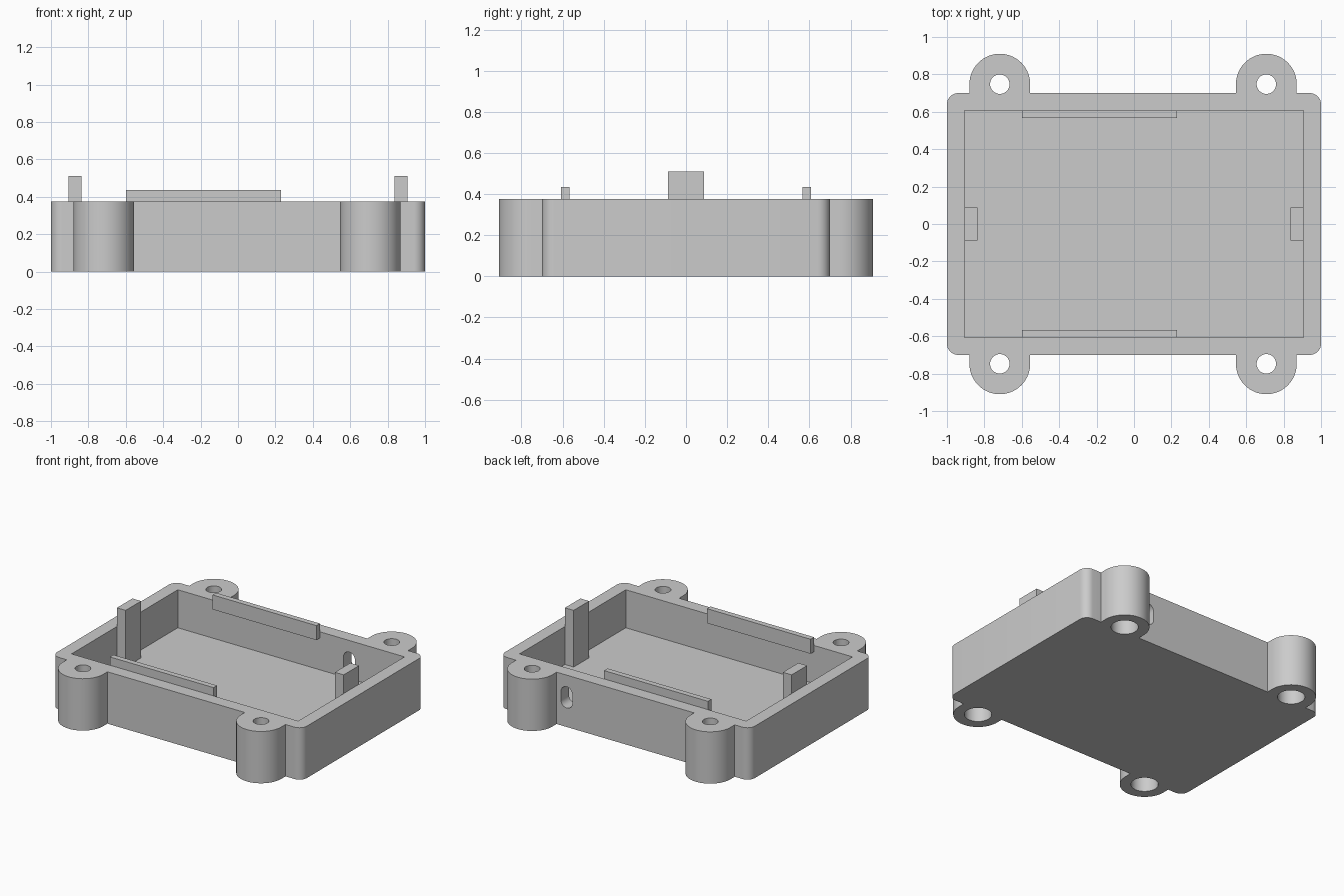
import bpy, bmesh
from math import cos, sin, pi

old = bpy.data.objects.get("Cube")
if old:
    bpy.data.objects.remove(old, do_unlink=True)

HEIGHT, FLOOR = 0.375, 0.10
HALF_X, HALF_Y, CORNER = 1.0, 0.70, 0.06
IN_X, IN_Y = 0.907, 0.607
EAR_X, EAR_Y, EAR_R = (0.7075, -0.7175), 0.7475, 0.1625

grey = bpy.data.materials.new("plain grey")
grey.use_nodes = True
grey.diffuse_color = (0.6, 0.6, 0.6, 1)
grey.node_tree.nodes["Principled BSDF"].inputs["Base Color"].default_value = (0.6, 0.6, 0.6, 1)


def arc(cx, cy, r, start, end, steps):
    angles = [start + (end - start) * i / steps for i in range(steps + 1)]
    return [(cx + r * cos(a), cy + r * sin(a)) for a in angles]


def prism(name, outline, depth, place):
    """Extrude a 2D outline by depth; place maps (u, v, w) to x, y, z."""
    bm = bmesh.new()
    face = bm.faces.new([bm.verts.new(place(u, v, 0)) for u, v in outline])
    ext = bmesh.ops.extrude_face_region(bm, geom=[face])
    shift = [b - a for a, b in zip(place(0, 0, 0), place(0, 0, depth))]
    verts = [g for g in ext["geom"] if isinstance(g, bmesh.types.BMVert)]
    bmesh.ops.translate(bm, vec=shift, verts=verts)
    bmesh.ops.recalc_face_normals(bm, faces=bm.faces)
    mesh = bpy.data.meshes.new(name)
    bm.to_mesh(mesh)
    bm.free()
    mesh.materials.append(grey)
    obj = bpy.data.objects.new(name, mesh)
    bpy.context.collection.objects.link(obj)
    return obj


def upright(name, outline, z0, z1):
    return prism(name, outline, z1 - z0, lambda u, v, w: (u, v, z0 + w))


def block(name, x0, x1, y0, y1, z0, z1):
    return upright(name, [(x0, y0), (x1, y0), (x1, y1), (x0, y1)], z0, z1)


def select_only(obj):
    bpy.ops.object.select_all(action="DESELECT")
    obj.select_set(True)
    bpy.context.view_layer.objects.active = obj


def cut(target, cutter):
    cutter.hide_render = True
    mod = target.modifiers.new("cut", "BOOLEAN")
    mod.operation, mod.solver, mod.object = "DIFFERENCE", "EXACT", cutter
    select_only(target)
    bpy.ops.object.modifier_apply(modifier=mod.name)
    bpy.data.objects.remove(cutter, do_unlink=True)


# Case body: rounded rectangle with four screw ears, mirrored front to back
back = arc(HALF_X - CORNER, HALF_Y - CORNER, CORNER, 0, pi / 2, 8)
for ex in EAR_X:
    back.append((ex + EAR_R, HALF_Y))
    back += arc(ex, EAR_Y, EAR_R, 0, pi, 32)
    back.append((ex - EAR_R, HALF_Y))
back += arc(CORNER - HALF_X, HALF_Y - CORNER, CORNER, pi / 2, pi, 8)
front = [(x, -y) for x, y in reversed(back)]
case = upright("case_body", back + front, 0, HEIGHT)

# Open cavity
cut(case, block("cavity_cutter", -IN_X, IN_X, -IN_Y, IN_Y, FLOOR, HEIGHT + 0.1))

# Screw holes with a wider counterbore from below
for ex in EAR_X:
    for ey in (-EAR_Y, EAR_Y):
        for r, z0, z1 in ((0.052, -0.1, HEIGHT + 0.1), (0.09, -0.1, 0.25)):
            circle = arc(ex, ey, r, 0, 2 * pi, 32)[:-1]
            cut(case, upright("hole_cutter", circle, z0, z1))

# Upright cable slot through the back wall
slot = arc(0.465, 0.245, 0.046, 0, pi, 16) + arc(0.465, 0.183, 0.046, pi, 2 * pi, 16)
cut(case, prism("slot_cutter", slot, 0.3, lambda u, v, w: (u, 0.5 + w, v)))

select_only(case)
bpy.ops.object.shade_smooth_by_angle(angle=pi / 6)

# Lid rails along the long walls
block("back_rail", -0.6, 0.23, 0.567, IN_Y, 0.33, 0.435)
block("front_rail", -0.6, 0.23, -IN_Y, -0.567, 0.33, 0.435)

# Posts against the short walls
block("left_post", 0.837, IN_X, -0.088, 0.088, FLOOR, 0.51)
block("right_post", -IN_X, -0.837, -0.088, 0.088, FLOOR, 0.51)
